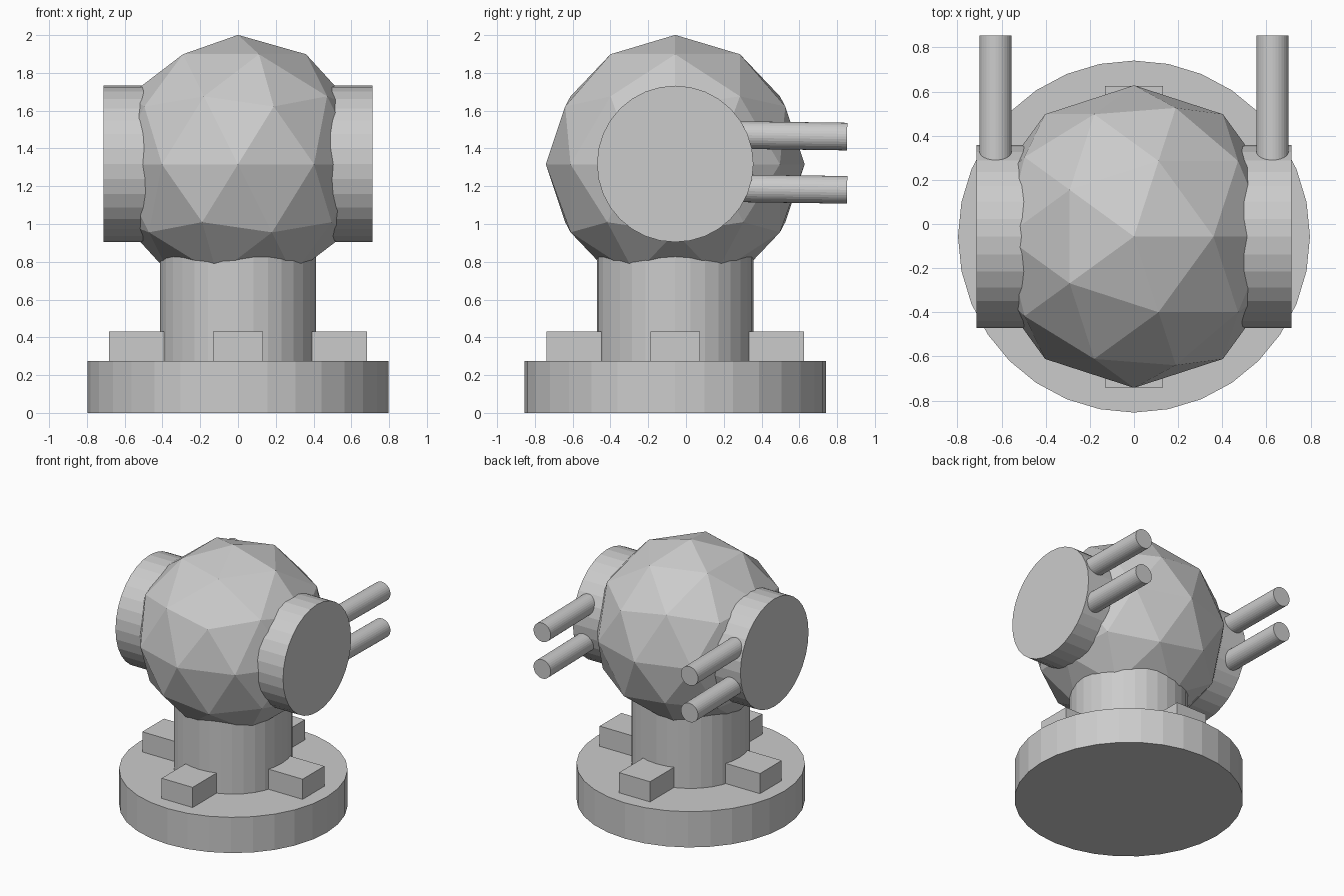
import bpy
from math import radians, pi, cos, sin

if "Cube" in bpy.data.objects:
    bpy.data.objects.remove(bpy.data.objects["Cube"])

CY = -0.057   # y of the turret's vertical axis
HZ = 1.316    # height of the head centre


def cylinder(name, r, depth, loc, rot=(0, 0, 0)):
    bpy.ops.mesh.primitive_cylinder_add(vertices=32, radius=r, depth=depth,
                                        location=loc, rotation=rot)
    bpy.context.object.name = name
    return bpy.context.object


# Round base plate and neck
cylinder("base_plate", 0.797, 0.275, (0, CY, 0.1375))
cylinder("neck", 0.414, 0.64, (0, CY, 0.58))

# Four blocks around the neck
for i in range(4):
    a = i * pi / 2
    d = 0.52
    bpy.ops.mesh.primitive_cube_add(size=1, location=(d * cos(a), CY + d * sin(a), 0.34),
                                    rotation=(0, 0, a))
    block = bpy.context.object
    block.name = f"base_block_{i + 1}"
    block.scale = (0.325, 0.264, 0.18)

# Faceted ball head
bpy.ops.mesh.primitive_ico_sphere_add(subdivisions=2, radius=0.685, location=(0, CY, HZ))
bpy.context.object.name = "head"

# Side drums, each with two slightly drooping barrels pointing back
tilt = radians(0.8)
for side, s in (("left", -1), ("right", 1)):
    cylinder(f"{side}_drum", 0.414, 0.33, (s * 0.548, CY, HZ + 0.002), (0, pi / 2, 0))
    for level, z in (("upper", 1.467), ("lower", 1.185)):
        cylinder(f"{side}_{level}_barrel", 0.073, 0.6, (s * 0.627, 0.553, z),
                 (pi / 2 - tilt, 0, 0))
